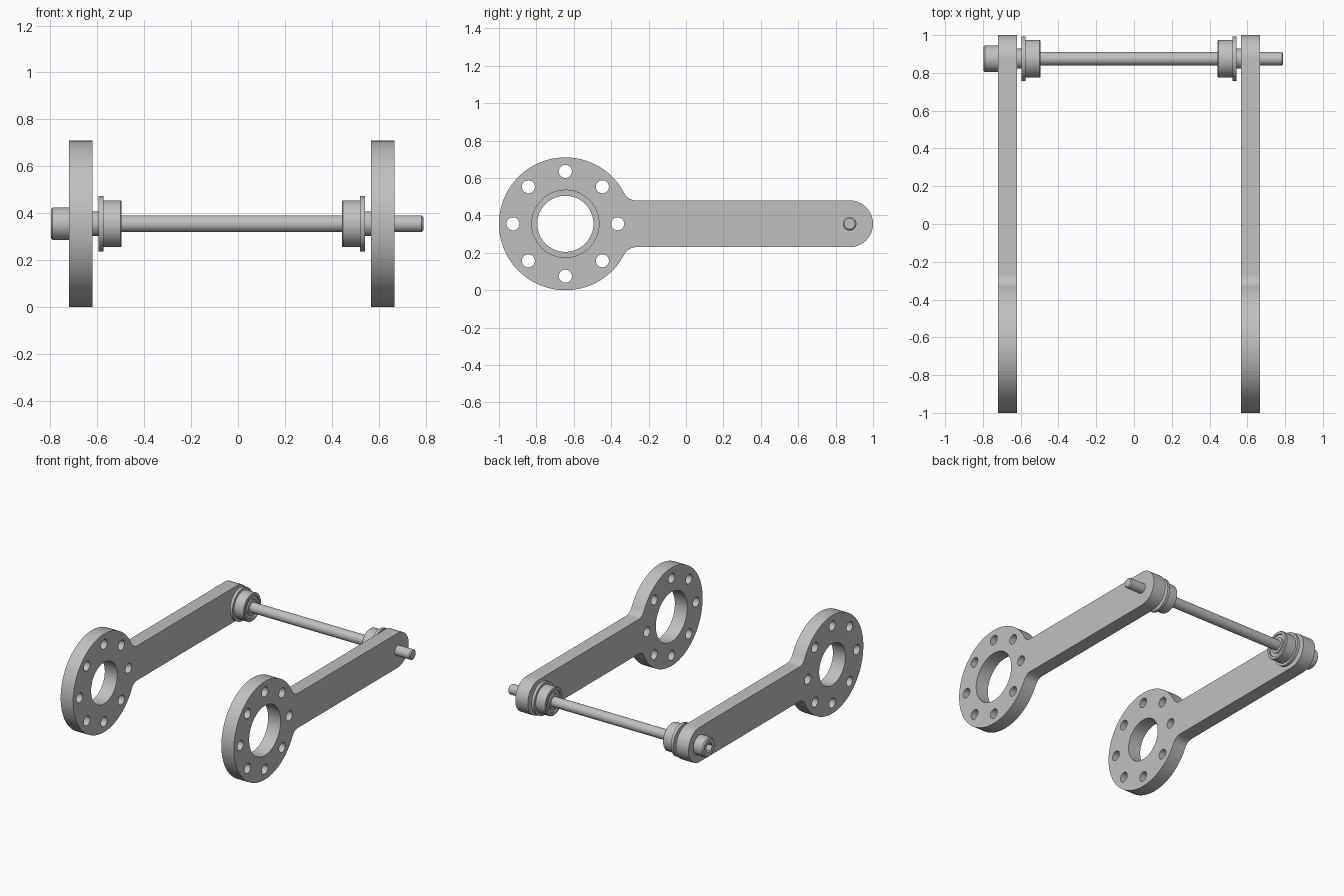
import bpy
import math
from mathutils import Matrix

if "Cube" in bpy.data.objects:
    bpy.data.objects.remove(bpy.data.objects["Cube"], do_unlink=True)

AXIS_Y, AXIS_Z = 0.875, 0.355     # axle line
RING_Y, RING_R = -0.645, 0.355    # mounting ring
ARM_H, FILLET = 0.125, 0.07       # arm half height, neck fillet radius

grey = bpy.data.materials.new("steel grey")
grey.use_nodes = True
color = (0.53, 0.53, 0.53, 1)
grey.diffuse_color = color
grey.node_tree.nodes["Principled BSDF"].inputs["Base Color"].default_value = color


def activate(obj):
    bpy.ops.object.select_all(action="DESELECT")
    obj.select_set(True)
    bpy.context.view_layer.objects.active = obj


def finish(obj):
    obj.data.materials.clear()
    obj.data.materials.append(grey)
    activate(obj)
    bpy.ops.object.shade_smooth_by_angle(angle=math.radians(30))


def arc(cx, cy, r, a, b, n):
    return [(cx + r * math.cos(a + (b - a) * i / n),
             cy + r * math.sin(a + (b - a) * i / n)) for i in range(n + 1)]


def circle(cx, cy, r, n):
    return arc(cx, cy, r, 0, 2 * math.pi, n)[:-1]


def arm_outline():
    # Ring, tangent neck fillets and rounded tip, upper half then mirrored
    fz = ARM_H + FILLET
    fy = math.sqrt((RING_R + FILLET) ** 2 - fz ** 2)
    t = math.atan2(fz, fy)
    upper = arc(AXIS_Y, 0, ARM_H, 0, math.pi / 2, 16)
    upper += arc(RING_Y + fy, fz, FILLET, -math.pi / 2, t - math.pi, 8)
    upper += arc(RING_Y, 0, RING_R, t, math.pi, 48)[1:]
    return upper + [(y, -z) for y, z in upper[-2:0:-1]]


def make_arm(name, x, bore):
    curve = bpy.data.curves.new(name, "CURVE")
    curve.dimensions = "2D"
    curve.fill_mode = "BOTH"
    curve.extrude = 0.05
    loops = [arm_outline(), circle(RING_Y, 0, bore, 64)]
    loops += [circle(y, z, 0.035, 24) for y, z in circle(RING_Y, 0, 0.28, 8)]
    for pts in loops:
        spline = curve.splines.new("POLY")
        spline.points.add(len(pts) - 1)
        for p, (y, z) in zip(spline.points, pts):
            p.co = (y, z, 0, 1)
        spline.use_cyclic_u = True
    obj = bpy.data.objects.new(name, curve)
    bpy.context.collection.objects.link(obj)
    obj.matrix_world = Matrix(((0, 0, 1, x), (1, 0, 0, 0),
                               (0, 1, 0, AXIS_Z), (0, 0, 0, 1)))
    activate(obj)
    bpy.ops.object.convert(target="MESH")
    finish(bpy.context.object)


def lathe(name, profile, n=48):
    # Turn (x, radius) points around the axle; radius 0 closes the end
    verts, faces = [], []
    for x, r in profile:
        for i in range(n):
            a = 2 * math.pi * i / n
            verts.append((x, AXIS_Y + r * math.cos(a), AXIS_Z + r * math.sin(a)))
    for k in range(len(profile) - 1):
        for i in range(n):
            j = (i + 1) % n
            faces.append((k * n + i, k * n + j, k * n + n + j, k * n + n + i))
    last = (len(profile) - 1) * n
    faces += [tuple(range(n))[::-1], tuple(range(last, last + n))]
    mesh = bpy.data.meshes.new(name)
    mesh.from_pydata(verts, [], [f for f in faces])
    mesh.update()
    obj = bpy.data.objects.new(name, mesh)
    bpy.context.collection.objects.link(obj)
    activate(obj)
    bpy.ops.object.mode_set(mode="EDIT")
    bpy.ops.mesh.select_all(action="SELECT")
    bpy.ops.mesh.normals_make_consistent(inside=False)
    bpy.ops.object.mode_set(mode="OBJECT")
    finish(obj)
    return obj


# Arms: the left one has the wider bore
make_arm("right_arm", -0.67, 0.15)
make_arm("left_arm", 0.617, 0.18)

# Axle rod with chamfered end
lathe("axle_rod", [(-0.73, 0.036), (0.783, 0.036), (0.79, 0.029)])

# Bolt head with a hexagonal socket
head = lathe("bolt_head", [(-0.72, 0.07), (-0.79, 0.07), (-0.798, 0.062)])
cutter = lathe("socket_cutter", [(-0.85, 0.036), (-0.755, 0.036)], 6)
cutter.hide_render = True
cut = head.modifiers.new("socket", "BOOLEAN")
cut.operation = "DIFFERENCE"
cut.object = cutter
activate(head)
bpy.ops.object.modifier_apply(modifier=cut.name)
bpy.data.objects.remove(cutter, do_unlink=True)
finish(head)

# Spacers and flanged bearings with a recessed inner face
for side, start, d in (("right", -0.62, 1), ("left", 0.567, -1)):
    def along(points):
        return [(start + d * x, r) for x, r in points]
    lathe(side + "_spacer", along([(0, 0.053), (0.03, 0.053)]))
    lathe(side + "_bearing", along([
        (0.025, 0.118), (0.046, 0.118), (0.046, 0.1), (0.12, 0.1), (0.124, 0.096),
        (0.124, 0.08), (0.114, 0.08), (0.114, 0.055), (0.124, 0.055), (0.124, 0.036)]))
